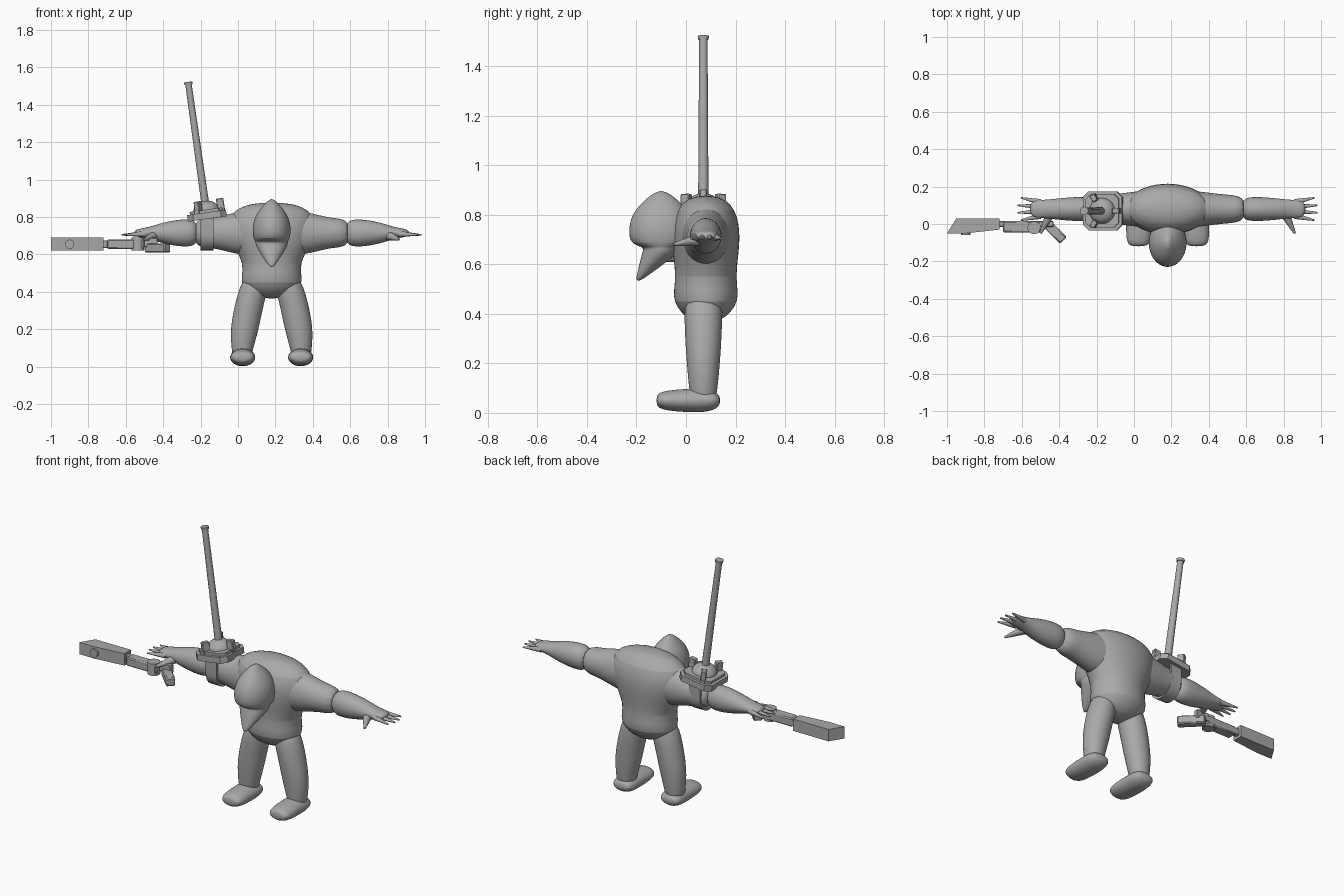
import bpy
import bmesh
from math import cos, sin, pi, radians
from mathutils import Vector, Matrix

if "Cube" in bpy.data.objects:
    bpy.data.objects.remove(bpy.data.objects["Cube"], do_unlink=True)

GREY = (0.4, 0.4, 0.4, 1)
grey = bpy.data.materials.new("plain grey")
grey.use_nodes = True
grey.diffuse_color = GREY
grey.node_tree.nodes["Principled BSDF"].inputs["Base Color"].default_value = GREY

MIDDLE = 0.18  # x of the body's mirror plane
AXIS_ORDER = {"X": (2, 0, 1), "Y": (1, 2, 0), "Z": (0, 1, 2)}


def finish(name, bm, matrix=None, flip=False, rounded=False):
    """Place a bmesh, optionally mirrored to the right, and shade it."""
    if matrix:
        bm.transform(matrix)
    if flip:
        for vert in bm.verts:
            vert.co.x = 2 * MIDDLE - vert.co.x
    bmesh.ops.recalc_face_normals(bm, faces=bm.faces)
    mesh = bpy.data.meshes.new(name)
    bm.to_mesh(mesh)
    bm.free()
    mesh.materials.append(grey)
    obj = bpy.data.objects.new(name, mesh)
    bpy.context.collection.objects.link(obj)
    if rounded:
        modifier = obj.modifiers.new("rounding", "SUBSURF")
        modifier.levels = modifier.render_levels = 2
    bpy.ops.object.select_all(action="DESELECT")
    obj.select_set(True)
    bpy.context.view_layer.objects.active = obj
    bpy.ops.object.shade_smooth_by_angle(angle=radians(40))


def loft(name, axis, centre, rings, flip=False, sides=12):
    """Skin elliptical rings (position, radius, radius) about a centre line."""
    bm = bmesh.new()
    loops = []
    for along, radius_u, radius_v in rings:
        middle_u, middle_v = centre(along)
        loop = []
        for i in range(sides):
            angle = 2 * pi * i / sides
            point = (middle_u + radius_u * cos(angle), middle_v + radius_v * sin(angle), along)
            loop.append(bm.verts.new([point[k] for k in AXIS_ORDER[axis]]))
        loops.append(loop)
    for lower, upper in zip(loops, loops[1:]):
        for i in range(sides):
            bm.faces.new((lower[i - 1], lower[i], upper[i], upper[i - 1]))
    bm.faces.new(loops[0])
    bm.faces.new(loops[-1])
    finish(name, bm, flip=flip, rounded=True)


def prism(name, outline, low, high, matrix=None):
    """Extrude an outline upwards between two heights."""
    bm = bmesh.new()
    face = bm.faces.new([bm.verts.new((x, y, low)) for x, y in outline])
    extruded = bmesh.ops.extrude_face_region(bm, geom=[face])["geom"]
    for item in extruded:
        if isinstance(item, bmesh.types.BMVert):
            item.co.z = high
    finish(name, bm, matrix)


def box(name, centre, size, turn=0, matrix=Matrix()):
    """Lightly bevelled block, turned about z in degrees."""
    bm = bmesh.new()
    bmesh.ops.create_cube(bm, size=1, matrix=Matrix.Diagonal((*size, 1)))
    bmesh.ops.bevel(bm, geom=bm.edges[:], offset=min(size) / 8, segments=1, affect="EDGES")
    place = Matrix.Translation(centre) @ Matrix.Rotation(radians(turn), 4, "Z")
    finish(name, bm, matrix @ place)


def rod(name, start, end, radius_start, radius_end, matrix=Matrix(), flip=False):
    """Tapered cylinder between two points."""
    start, end = Vector(start), Vector(end)
    span = end - start
    bm = bmesh.new()
    bmesh.ops.create_cone(bm, cap_ends=True, segments=12, radius1=radius_start,
                          radius2=radius_end, depth=span.length)
    place = Matrix.Translation((start + end) / 2) @ span.to_track_quat("Z", "Y").to_matrix().to_4x4()
    finish(name, bm, matrix @ place, flip)


def body_line(z):
    return MIDDLE, 0.08


def head_line(z):
    # The chin sweeps forward below the mouth
    return MIDDLE, -0.1 - 0.8 * max(0, 0.65 - z)


def arm_line(x):
    return 0.08, 0.715


def leg_line(z):
    # The leg bends inward towards the hip
    return 0.34 - 0.35 * z * z, 0.07


def foot_line(y):
    return 0.05, 0.335


# Torso with broad shoulders, a waist and hips
loft("torso", "Z", body_line, [
    (0.36, 0.09, 0.06), (0.45, 0.19, 0.15), (0.54, 0.14, 0.12),
    (0.7, 0.25, 0.15), (0.83, 0.24, 0.13), (0.88, 0.1, 0.05)])

# Head: pointed crown, domed brow, mouth notch and tapering chin
loft("head", "Z", head_line, [
    (0.9, 0.01, 0.02), (0.82, 0.09, 0.12), (0.74, 0.11, 0.14), (0.68, 0.1, 0.13),
    (0.67, 0.09, 0.07), (0.65, 0.09, 0.08), (0.6, 0.06, 0.05), (0.53, 0.01, 0.01)])

for side, flip in (("left", False), ("right", True)):
    # Sleeved upper arm and a bare forearm flattening into the hand
    loft(side + "_upper_arm", "X", arm_line, [
        (0.2, 0.12, 0.15), (0.4, 0.09, 0.11), (0.5, 0.08, 0.08), (0.6, 0.07, 0.08)], flip)
    loft(side + "_forearm", "X", arm_line, [
        (0.57, 0.06, 0.07), (0.65, 0.07, 0.08), (0.76, 0.06, 0.06),
        (0.84, 0.05, 0.03), (0.92, 0.05, 0.02)], flip)

    # Spread fingers and thumb
    for finger in range(4):
        spread = finger - 1.5
        knuckle = (0.86, 0.08 + spread / 40, 0.71)
        tip = (0.99 - abs(spread) / 60, 0.08 + spread / 25, 0.705)
        rod(side + "_finger", knuckle, tip, 0.016, 0.004, flip=flip)
    rod(side + "_thumb", (0.81, 0.05, 0.7), (0.86, -0.05, 0.68), 0.025, 0.006, flip=flip)

    # Leg and boot
    loft(side + "_leg", "Z", leg_line, [
        (0.03, 0.05, 0.05), (0.1, 0.06, 0.06), (0.2, 0.08, 0.07),
        (0.35, 0.08, 0.08), (0.5, 0.08, 0.08)], flip)
    loft(side + "_foot", "Y", foot_line, [
        (-0.12, 0.02, 0.04), (-0.1, 0.04, 0.07), (0, 0.05, 0.07),
        (0.1, 0.05, 0.07), (0.14, 0.02, 0.05)], flip)

# Shoulder mount: clipped plate, tray, dome and clamps, tilted outward
mount = Matrix.Translation((-0.165, 0.07, 0.8))
tilt = mount @ Matrix.Rotation(radians(-8), 4, "Y")
wide, clipped = 0.105, 0.075
plate = []
for quarter in range(4):
    turn = Matrix.Rotation(quarter * pi / 2, 2)
    plate += [turn @ Vector((wide, -clipped)), turn @ Vector((wide, clipped))]
prism("mount_plate", plate, -0.01, 0.025, tilt)
prism("mount_tray", [corner * 0.85 for corner in plate], 0.02, 0.04, tilt)
dome = bmesh.new()
bmesh.ops.create_uvsphere(dome, u_segments=20, v_segments=10, radius=0.07)
finish("mount_dome", dome, tilt @ Matrix.Translation((0, 0, 0.035)) @ Matrix.Diagonal((1, 1, 0.75, 1)))
for third in range(3):
    around = tilt @ Matrix.Rotation(third * 2 * pi / 3, 4, "Z")
    box("mount_clamp", (0.08, 0, 0.055), (0.04, 0.03, 0.07), matrix=around)

# Mast and its end collar
rod("mast", (0, 0, 0.05), (0, 0, 0.72), 0.021, 0.017, tilt)
rod("mast_collar", (0, 0, 0.715), (0, 0, 0.73), 0.021, 0.023, tilt)

# U-shaped strap hanging under the arm
path = [Vector((1, 0))]
for step in range(13):
    angle = pi * step / 12
    path.append(Vector((cos(angle), -1.1 - sin(angle))))
path.append(Vector((-1, 0)))
outer = [point * 0.085 for point in path]
inner = [Vector((point.x * 0.85, point.y * 0.93)) for point in reversed(outer)]
stand_up = Matrix(((0, 0, 1, 0), (1, 0, 0, 0), (0, 1, 0, 0), (0, 0, 0, 1)))
prism("arm_strap", outer + inner, -0.035, 0.035, mount @ stand_up)

# Hand weapon: slanted housing, link, middle section, pivot, sight and grip
prism("weapon_housing", [(-1, -0.05), (-0.9, -0.05), (-0.72, -0.03), (-0.72, 0.03), (-0.95, 0.03)], 0.62, 0.69)
rod("housing_boss", (-0.9, -0.06, 0.655), (-0.9, 0, 0.655), 0.025, 0.025)
box("weapon_link", (-0.71, 0, 0.655), (0.06, 0.03, 0.04))
box("weapon_middle", (-0.6, -0.015, 0.655), (0.2, 0.06, 0.05))
rod("weapon_pivot", (-0.535, -0.02, 0.62), (-0.535, -0.02, 0.69), 0.035, 0.035)
box("weapon_sight", (-0.47, 0, 0.665), (0.08, 0.03, 0.05))
box("weapon_grip", (-0.43, -0.035, 0.635), (0.05, 0.15, 0.05), 45)
